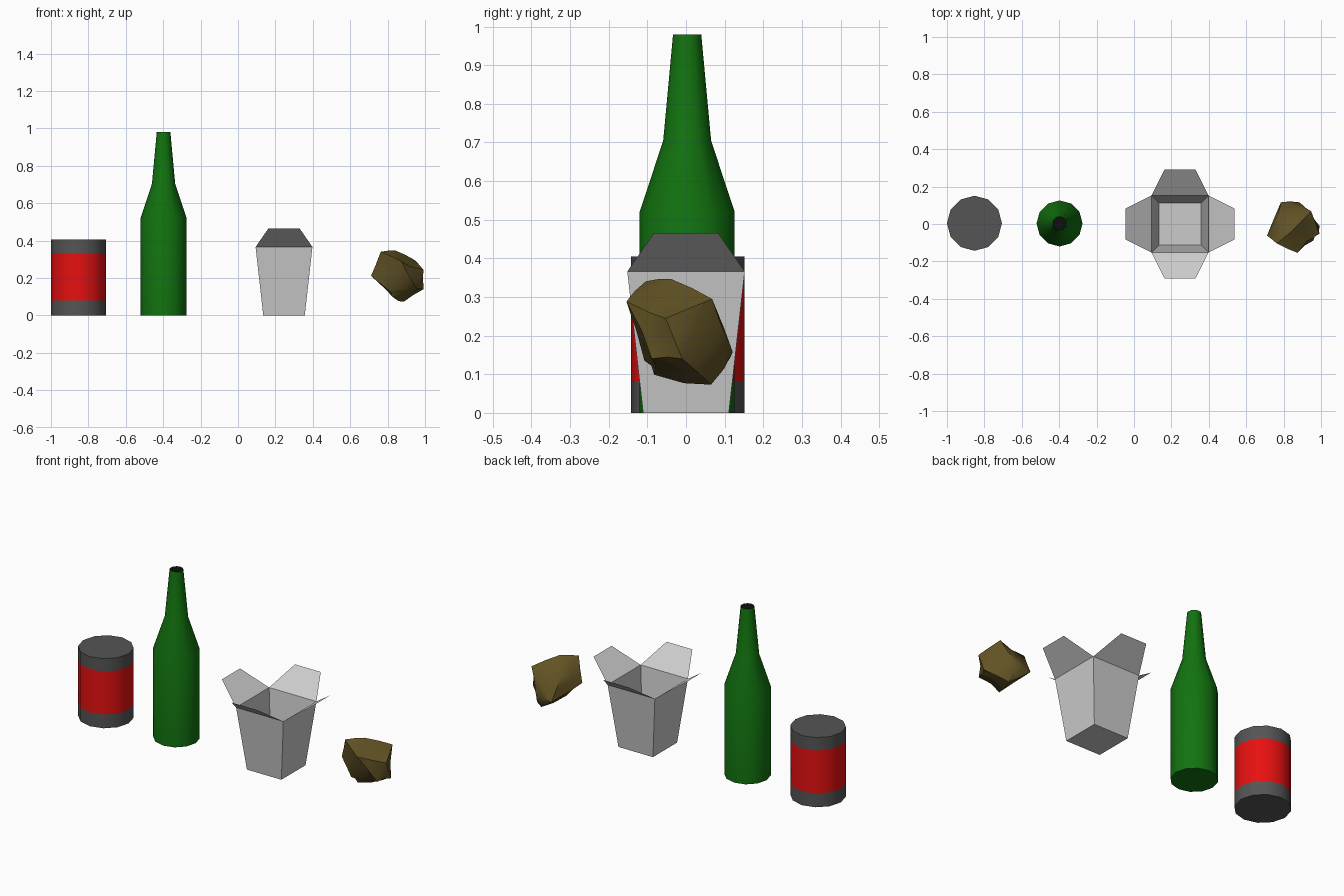
import bpy, bmesh, math, random
from mathutils import Vector

if "Cube" in bpy.data.objects:
    bpy.data.objects.remove(bpy.data.objects["Cube"])

random.seed(4)


def mat(name, rgb):
    m = bpy.data.materials.new(name)
    m.diffuse_color = (*rgb, 1)
    m.use_nodes = True
    m.node_tree.nodes["Principled BSDF"].inputs["Base Color"].default_value = m.diffuse_color
    return m


def finish(name, bm, mats, smooth=None):
    me = bpy.data.meshes.new(name)
    bm.to_mesh(me)
    bm.free()
    ob = bpy.data.objects.new(name, me)
    bpy.context.collection.objects.link(ob)
    for m in mats:
        me.materials.append(m)
    if smooth:
        bpy.ops.object.select_all(action='DESELECT')
        ob.select_set(True)
        bpy.context.view_layer.objects.active = ob
        bpy.ops.object.shade_smooth_by_angle(angle=math.radians(smooth))
    return ob


def lathe(name, x, y, profile, bands, bottom, top, mats, sides=12):
    """Closed turned body; bands gives a material index per profile segment."""
    bm = bmesh.new()
    rings = []
    for r, z in profile:
        rings.append([bm.verts.new((x + r * math.cos(2 * math.pi * i / sides),
                                    y + r * math.sin(2 * math.pi * i / sides), z))
                      for i in range(sides)])
    for a, b, m in zip(rings, rings[1:], bands):
        for i in range(sides):
            j = (i + 1) % sides
            bm.faces.new((a[i], a[j], b[j], b[i])).material_index = m
    bm.faces.new(rings[0][::-1]).material_index = bottom
    bm.faces.new(rings[-1]).material_index = top
    return finish(name, bm, mats, 40)


metal = mat("can_metal", (0.09, 0.09, 0.09))
red = mat("can_label", (0.8, 0.005, 0.005))
green = mat("bottle_glass", (0.006, 0.17, 0.005))
black = mat("bottle_opening", (0.005, 0.005, 0.005))
brown = mat("brown_paper", (0.12, 0.085, 0.018))

# Tin can with a red label band
R = 0.147
lathe("tin_can", -0.853, 0.004, [(R, 0), (R, 0.08), (R, 0.33), (R, 0.405)],
      (0, 1, 0), 0, 0, (metal, red))

# Bottle with a dark opening
lathe("bottle", -0.398, 0.003,
      [(0.123, 0), (0.123, 0.52), (0.062, 0.705), (0.0365, 0.98)],
      (0, 0, 0), 0, 1, (green, black))

# Open takeaway carton: tapered thin walls, a floor and four flaps
bm = bmesh.new()
CX = 0.246


def ring(h, z):
    return [bm.verts.new((CX + sx * h, sy * h, z))
            for sx, sy in ((-1, -1), (1, -1), (1, 1), (-1, 1))]


base, rim = ring(0.111, 0), ring(0.152, 0.366)
bm.faces.new(base[::-1])
for i in range(4):
    j = (i + 1) % 4
    bm.faces.new((base[i], base[j], rim[j], rim[i]))
    a = (i - 1) * math.pi / 2
    out = Vector((math.cos(a), math.sin(a), 0))
    side = Vector((-out.y, out.x, 0))
    mid = Vector((CX, 0, 0.466)) + out * 0.291
    tip = [bm.verts.new(mid + side * s) for s in (0.083, -0.083)]
    bm.faces.new((rim[i], rim[j], tip[0], tip[1]))
finish("takeaway_carton", bm, ())

# Crumpled paper ball: hull of its corners, creased inward between them
corners = [(.76, -.107, .345), (.842, -.04, .349), (.952, .072, .3),
           (.874, -.157, .29), (.992, -.053, .245), (.999, -.01, .137),
           (.89, .075, .056), (.89, .13, .17), (.778, .13, .14),
           (.707, -.064, .212), (.80, -.115, .13), (.826, -.085, .095),
           (.767, .048, .28), (.96, -.09, .14)]
bm = bmesh.new()
for c in corners:
    bm.verts.new(c)
bmesh.ops.convex_hull(bm, input=bm.verts[:])
old = set(bm.verts)
bmesh.ops.subdivide_edges(bm, edges=bm.edges[:], cuts=1, use_grid_fill=True)
centre = Vector((0.855, -0.01, 0.2))
for v in bm.verts:
    if v not in old:
        v.co = v.co.lerp(centre, random.uniform(0.0, 0.13))
bmesh.ops.triangulate(bm, faces=bm.faces[:])
bmesh.ops.recalc_face_normals(bm, faces=bm.faces[:])
finish("crumpled_paper", bm, (brown,), 45)
